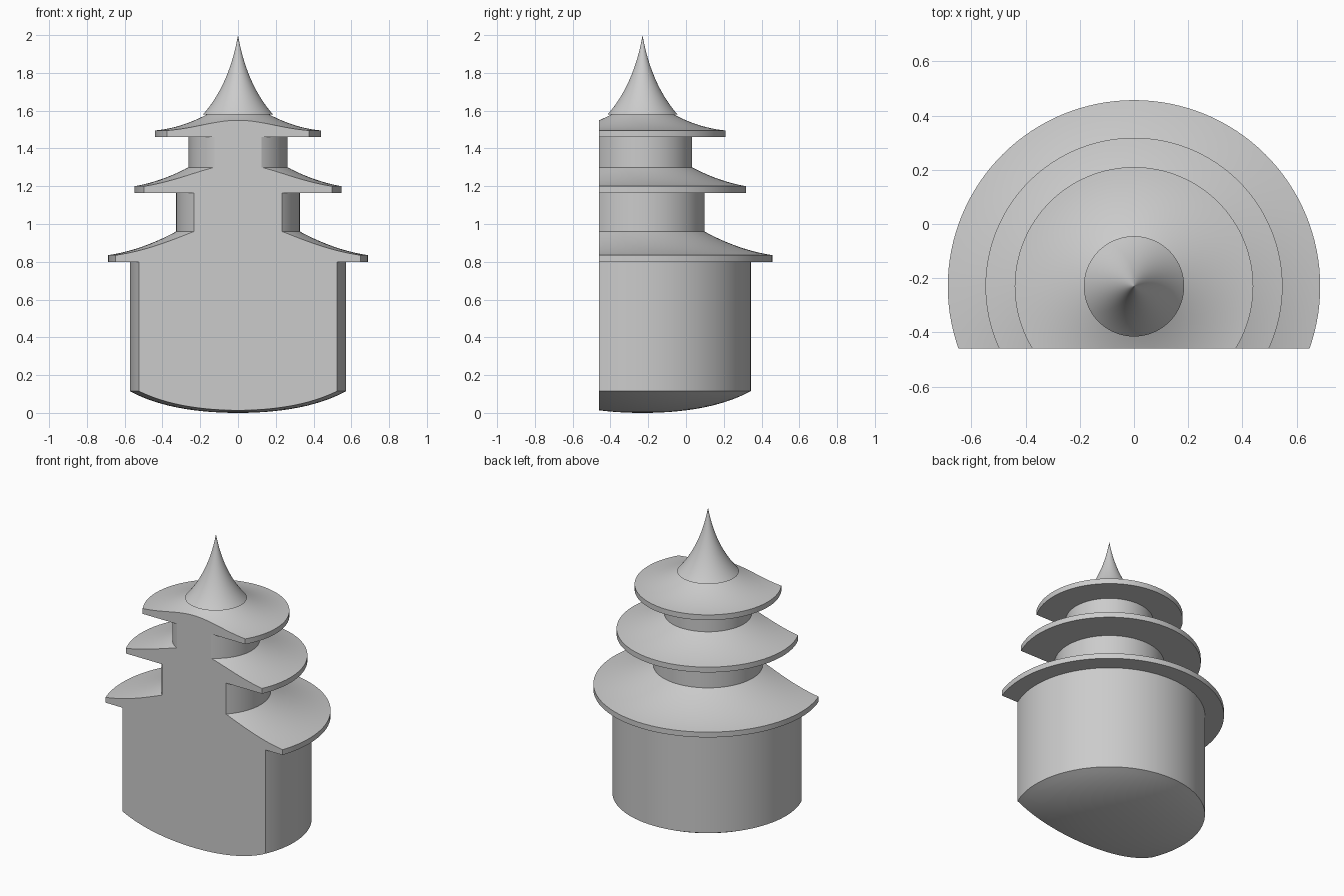
import bpy
import bmesh
from math import radians, tau
from mathutils import Vector

default = bpy.data.objects.get("Cube")
if default:
    bpy.data.objects.remove(default)

AXIS_Y = -0.23
CUT_Y = -0.46

stone = bpy.data.materials.new("light_grey")
stone.use_nodes = True
grey = (0.6, 0.6, 0.6, 1)
stone.diffuse_color = grey
stone.node_tree.nodes["Principled BSDF"].inputs["Base Color"].default_value = grey


def bend(start, control, end, steps=14):
    """Points on a quadratic curve through (radius, height) pairs."""
    a, b, c = map(Vector, (start, control, end))
    ts = [i / steps for i in range(steps + 1)]
    return [tuple(a * (1 - t) ** 2 + b * 2 * t * (1 - t) + c * t * t) for t in ts]


def lathe(name, profile, cut=False, segments=128):
    """Turn a profile about the tower axis, optionally sliced flat at the front."""
    bm = bmesh.new()
    verts = [bm.verts.new((r, 0, z)) for r, z in profile]
    edges = [bm.edges.new(pair) for pair in zip(verts, verts[1:])]
    bmesh.ops.spin(bm, geom=verts + edges, cent=(0, 0, 0), axis=(0, 0, 1),
                   angle=tau, steps=segments, use_duplicate=False)
    bmesh.ops.remove_doubles(bm, verts=bm.verts, dist=0.0003)
    bmesh.ops.translate(bm, verts=bm.verts, vec=(0, AXIS_Y, 0))
    if cut:
        geom = bm.verts[:] + bm.edges[:] + bm.faces[:]
        sliced = bmesh.ops.bisect_plane(bm, geom=geom, plane_co=(0, CUT_Y, 0),
                                        plane_no=(0, -1, 0), clear_outer=True)
        rim = [e for e in sliced["geom_cut"] if isinstance(e, bmesh.types.BMEdge)]
        bmesh.ops.contextual_create(bm, geom=rim)
    bmesh.ops.recalc_face_normals(bm, faces=bm.faces)
    mesh = bpy.data.meshes.new(name)
    bm.to_mesh(mesh)
    bm.free()
    mesh.materials.append(stone)
    obj = bpy.data.objects.new(name, mesh)
    bpy.context.collection.objects.link(obj)
    bpy.ops.object.select_all(action="DESELECT")
    obj.select_set(True)
    bpy.context.view_layer.objects.active = obj
    bpy.ops.object.shade_smooth_by_angle(angle=radians(25))


# Tiers: wall radius, eave radius, eave underside, lip top, roof top radius, roof top, sag
tiers = [
    (0.573, 0.687, 0.80, 0.835, 0.328, 0.96, 0.035),
    (0.328, 0.548, 1.165, 1.20, 0.262, 1.30, 0.025),
    (0.262, 0.440, 1.46, 1.495, 0.165, 1.58, 0.03),
]

# Rounded underside, then wall, eave, lip and curved roof for each tier
body = bend((0, 0), (0.36, 0), (0.573, 0.115))
for wall, eave, under, lip, top_r, top_z, sag in tiers:
    middle = ((eave + top_r) / 2, (lip + top_z) / 2 - sag)
    body += [(wall, under), (eave, under)]
    body += bend((eave, lip), middle, (top_r, top_z))
body.append((0, tiers[-1][5]))
lathe("tower_body", body, cut=True)

# Pointed finial with a closed base
spire = [(0, 1.58)] + bend((0.185, 1.58), (0.045, 1.74), (0, 2.0), 24)
lathe("spire", spire)
